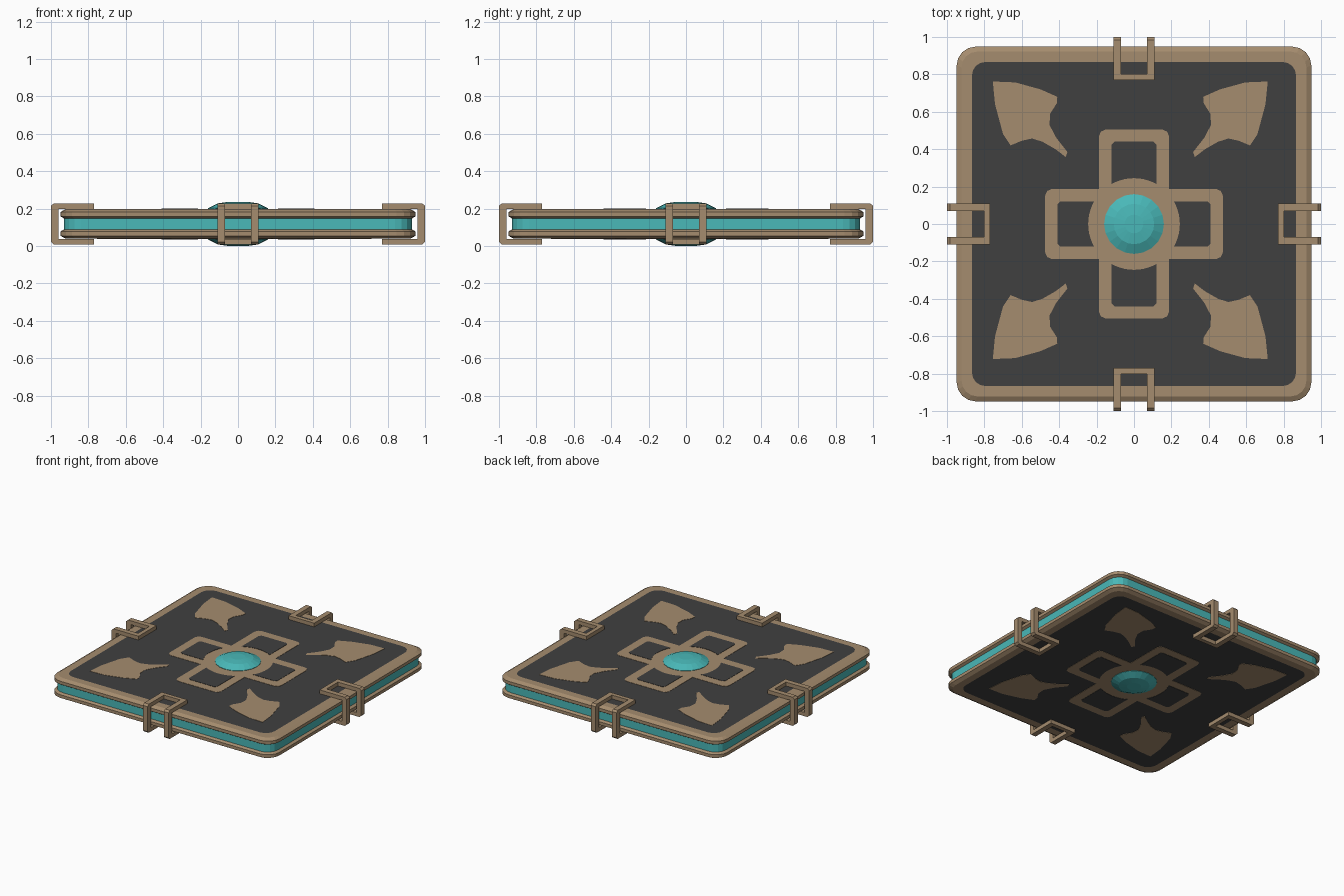
import bpy, bmesh, math
from mathutils import Matrix

if "Cube" in bpy.data.objects:
    bpy.data.objects.remove(bpy.data.objects["Cube"])

ZC = 0.118  # mid height; everything is mirrored about this plane


def material(name, rgb):
    m = bpy.data.materials.new(name)
    m.diffuse_color = (*rgb, 1)
    m.use_nodes = True
    m.node_tree.nodes["Principled BSDF"].inputs["Base Color"].default_value = m.diffuse_color
    return m


TAN = material("tan_metal", (0.376, 0.262, 0.156))
DARK = material("dark_panel", (0.051, 0.051, 0.051))
TEAL = material("teal_glow", (0.067, 0.479, 0.479))


def finish(bm, name, *mats):
    bmesh.ops.recalc_face_normals(bm, faces=bm.faces)
    me = bpy.data.meshes.new(name)
    bm.to_mesh(me)
    bm.free()
    for m in mats:
        me.materials.append(m)
    ob = bpy.data.objects.new(name, me)
    bpy.context.collection.objects.link(ob)
    return ob


def flip(bm):
    """Mirror the mesh about the mid height."""
    for v in bm.verts:
        v.co.z = 2 * ZC - v.co.z


def rounded(hx, hy, r, seg=4, cx=0, cy=0):
    pts = []
    for k, (sx, sy) in enumerate(((1, 1), (-1, 1), (-1, -1), (1, -1))):
        for i in range(seg + 1):
            a = math.pi / 2 * (k + i / seg)
            pts.append((cx + sx * (hx - r) + r * math.cos(a),
                        cy + sy * (hy - r) + r * math.sin(a)))
    return pts


def loft(rings):
    """Join equal-length rings [(points, z)] and cap both ends."""
    bm = bmesh.new()
    loops = [[bm.verts.new((x, y, z)) for x, y in pts] for pts, z in rings]
    for a, b in zip(loops, loops[1:]):
        n = len(a)
        for i in range(n):
            bm.faces.new((a[i], a[(i + 1) % n], b[(i + 1) % n], b[i]))
    bm.faces.new(loops[0])
    top = bm.faces.new(loops[-1])
    return bm, top


def decal(name, pts, mat, below, thick):
    bm, _ = loft([(pts, 0.195), (pts, 0.197 + thick)])
    if below:
        flip(bm)
    return finish(bm, name, mat)


# glowing core slab between the plates
bm, _ = loft([(rounded(0.93, 0.93, 0.09), 0.083), (rounded(0.93, 0.93, 0.09), 0.153)])
finish(bm, "core_slab", TEAL)

# outline of a corner ornament, mirrored into four quadrants
ORNAMENT = [(0.735, 0.742), (0.615, 0.737), (0.48, 0.70), (0.39, 0.66), (0.393, 0.625),
            (0.428, 0.57), (0.432, 0.51), (0.395, 0.44), (0.336, 0.365), (0.345, 0.338),
            (0.40, 0.38), (0.47, 0.42), (0.525, 0.437), (0.58, 0.425), (0.64, 0.40),
            (0.68, 0.46), (0.723, 0.62)]


def cross_outline():
    pts = []
    w, r = 0.187, 0.035
    for k in range(4):
        c, s = round(math.cos(k * math.pi / 2)), round(math.sin(k * math.pi / 2))
        e = 0.475 if k % 2 == 0 else 0.505
        arm = [(w, -w), (e - r, -w), (e - r * 0.3, -w + r * 0.3), (e, -w + r),
               (e, w - r), (e - r * 0.3, w - r * 0.3), (e - r, w)]
        pts += [(x * c - y * s, x * s + y * c) for x, y in arm]
    return pts


def hole_outline(k):
    """Arm window whose inner edge follows the central disc."""
    e = 0.41 if k % 2 == 0 else 0.44
    a0 = math.asin(0.12 / 0.245)
    pts = [(e, -0.105), (e, 0.105), (e - 0.015, 0.12)]
    pts += [(0.245 * math.cos(a0 * t / 5), 0.245 * math.sin(a0 * t / 5)) for t in range(5, -6, -1)]
    pts.append((e - 0.015, -0.12))
    c, s = round(math.cos(k * math.pi / 2)), round(math.sin(k * math.pi / 2))
    return [(x * c - y * s, x * s + y * c) for x, y in pts]


for below, side in ((False, "upper"), (True, "lower")):
    # plate with bevelled rim and a dark inset panel
    bm, top = loft([(rounded(0.93, 0.93, 0.09), 0.147), (rounded(0.948, 0.948, 0.10), 0.158),
                    (rounded(0.948, 0.948, 0.10), 0.182), (rounded(0.922, 0.922, 0.085), 0.197),
                    (rounded(0.867, 0.867, 0.075), 0.197)])
    top.material_index = 1
    if below:
        flip(bm)
    finish(bm, side + "_plate", TAN, DARK)

    # cross inlay with four windows
    decal(side + "_cross", cross_outline(), TAN, below, 0.002)
    for k in range(4):
        decal(f"{side}_cross_window_{k}", hole_outline(k), DARK, below, 0.004)

    # corner ornaments
    for sx in (-1, 1):
        for sy in (-1, 1):
            pts = [(sx * x - 0.02, sy * y + 0.02) for x, y in ORNAMENT]
            decal(f"{side}_ornament_{sx}_{sy}", pts, TAN, below, 0.002)

    # faceted central gem
    rings = [([(r * math.cos(i * math.tau / 20), r * math.sin(i * math.tau / 20))
               for i in range(20)], z)
             for r, z in ((0.16, 0.19), (0.16, 0.202), (0.108, 0.228), (0.05, 0.236))]
    bm, _ = loft(rings)
    if below:
        flip(bm)
    finish(bm, side + "_gem", TEAL)

# clamps: two C-shaped legs joined by bars, one per side
C_PROFILE = [(0.77, 0.199), (0.77, 0.228), (0.985, 0.228), (1.0, 0.214), (1.0, 0.022),
             (0.985, 0.008), (0.77, 0.008), (0.77, 0.037), (0.96, 0.037), (0.96, 0.199)]
for k in range(4):
    bm = bmesh.new()
    for y0 in (-0.109, 0.069):
        face = bm.faces.new([bm.verts.new((x, y0, z)) for x, z in C_PROFILE])
        ext = bmesh.ops.extrude_face_region(bm, geom=[face], use_keep_orig=True)
        for v in ext["geom"]:
            if isinstance(v, bmesh.types.BMVert):
                v.co.y += 0.04
    for z in (0.2135, 0.0225):
        bmesh.ops.create_cube(bm, size=1, matrix=Matrix.Translation((0.786, 0, z))
                              @ Matrix.Diagonal((0.032, 0.15, 0.029, 1)))
    bmesh.ops.rotate(bm, verts=bm.verts, matrix=Matrix.Rotation(k * math.pi / 2, 3, 'Z'))
    finish(bm, f"clamp_{k}", TAN)
